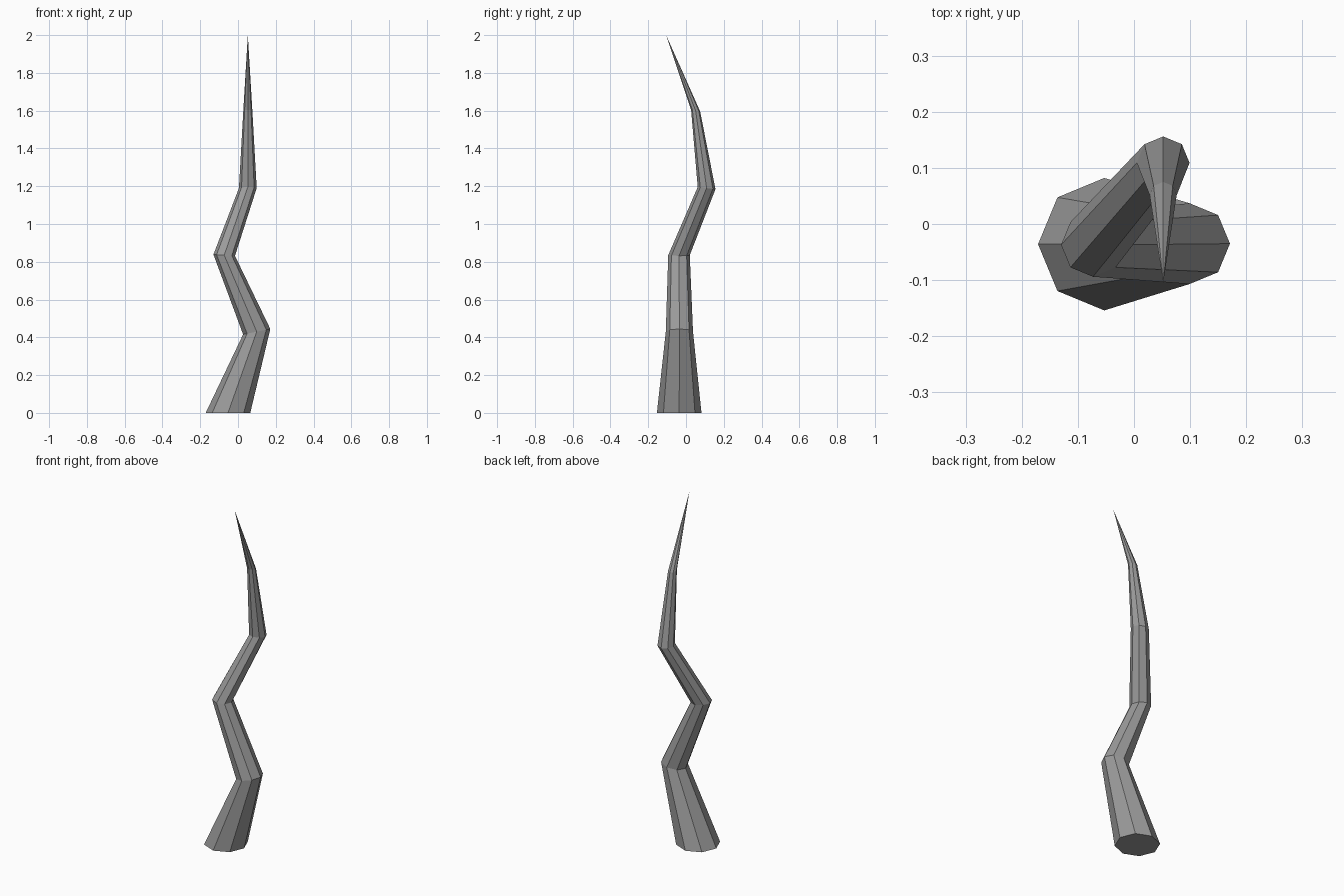
import bpy, bmesh, math

cube = bpy.data.objects.get("Cube")
if cube:
    bpy.data.objects.remove(cube, do_unlink=True)

SIDES = 8

# One plain grey for the whole horn
grey = bpy.data.materials.new("stone grey")
grey.use_nodes = True
colour = (0.33, 0.33, 0.33, 1)
grey.diffuse_color = colour
grey.node_tree.nodes["Principled BSDF"].inputs["Base Color"].default_value = colour

# Rings along the crooked stem: x, y, z, radius, tilt along x, tilt along y
RINGS = [
    (-0.053, -0.036, 0.00, 0.118, 0.0, 0.0),
    (0.099, -0.035, 0.43, 0.072, 0.2, 0.0),
    (-0.073, -0.037, 0.835, 0.057, -0.06, 0.0),
    (0.052, 0.109, 1.19, 0.047, 0.0, -0.12),
    (0.052, 0.051, 1.60, 0.024, 0.0, -0.18),
]
TIP = (0.052, -0.105, 2.0)


def add_ring(bm, x, y, z, radius, tilt_x, tilt_y):
    ring = []
    for i in range(SIDES):
        a = math.tau * i / SIDES
        dx, dy = radius * math.cos(a), radius * math.sin(a)
        ring.append(bm.verts.new((x + dx, y + dy, z + tilt_x * dx + tilt_y * dy)))
    return ring


bm = bmesh.new()
rings = [add_ring(bm, *r) for r in RINGS]
tip = bm.verts.new(TIP)

# Closed base, faceted stem and pointed end
bm.faces.new(rings[0][::-1])
for i in range(SIDES):
    j = (i + 1) % SIDES
    for low, high in zip(rings, rings[1:]):
        bm.faces.new((low[i], low[j], high[j], high[i]))
    bm.faces.new((rings[-1][i], rings[-1][j], tip))
bmesh.ops.recalc_face_normals(bm, faces=bm.faces)

mesh = bpy.data.meshes.new("crooked_spike")
bm.to_mesh(mesh)
bm.free()
mesh.materials.append(grey)
spike = bpy.data.objects.new("crooked_spike", mesh)
bpy.context.collection.objects.link(spike)
